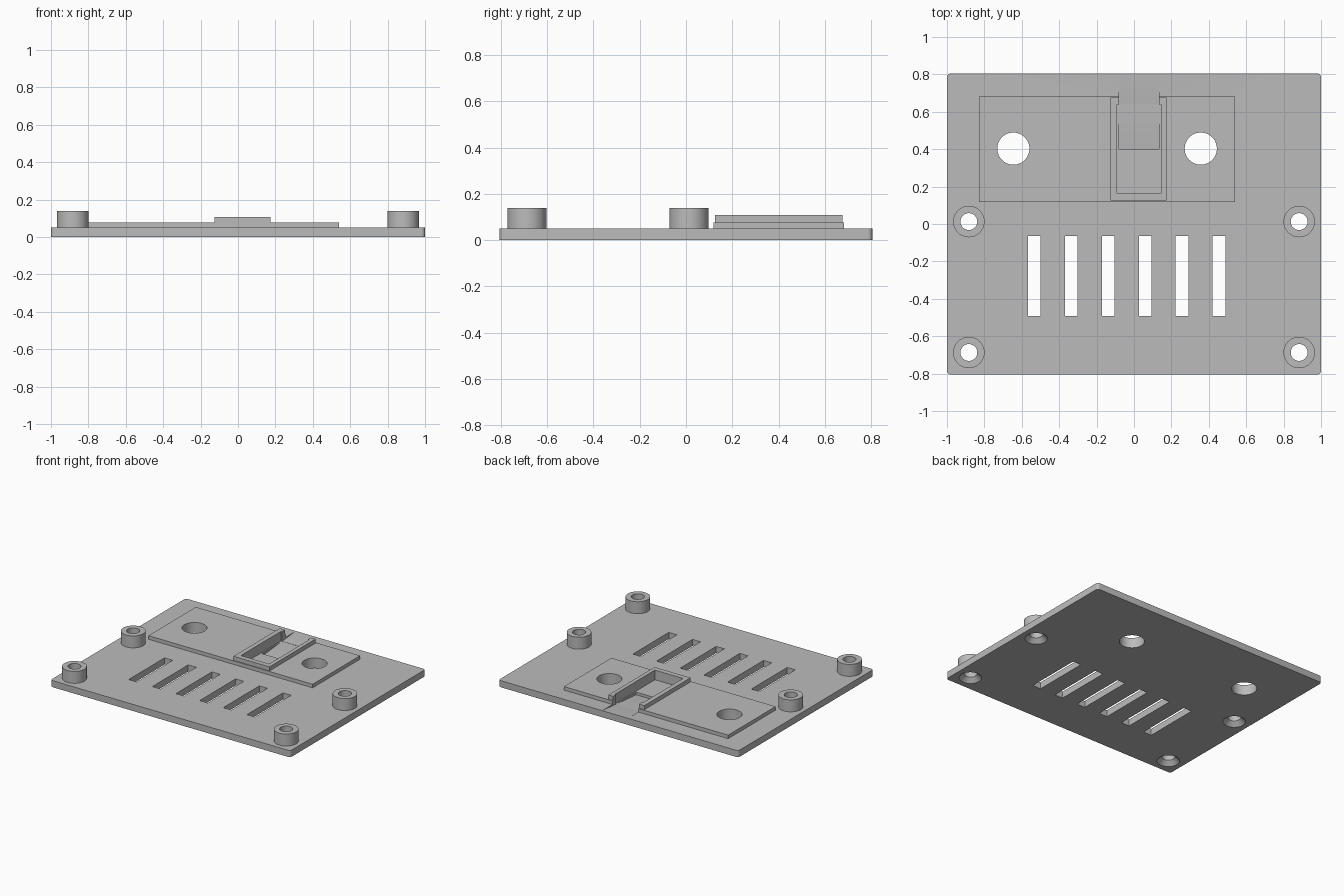
import bpy, bmesh, math
from mathutils import Matrix

if "Cube" in bpy.data.objects:
    bpy.data.objects.remove(bpy.data.objects["Cube"], do_unlink=True)

grey = bpy.data.materials.new("light grey")
grey.use_nodes = True
GREY = (0.5, 0.5, 0.5, 1)
grey.diffuse_color = GREY
grey.node_tree.nodes["Principled BSDF"].inputs["Base Color"].default_value = GREY


def add_object(name, bm):
    mesh = bpy.data.meshes.new(name)
    bmesh.ops.recalc_face_normals(bm, faces=bm.faces)
    bm.to_mesh(mesh)
    bm.free()
    mesh.materials.append(grey)
    ob = bpy.data.objects.new(name, mesh)
    bpy.context.collection.objects.link(ob)
    return ob


def prism(name, outline, axis, low, high):
    """Extrude a closed outline along x or z."""
    bm = bmesh.new()
    place = (lambda p, h: (p[0], p[1], h)) if axis == "z" else (lambda p, h: (h, p[0], p[1]))
    bottom = bm.faces.new([bm.verts.new(place(p, low)) for p in outline])
    ext = bmesh.ops.extrude_face_region(bm, geom=[bottom])
    verts = [v for v in ext["geom"] if isinstance(v, bmesh.types.BMVert)]
    shift = (0, 0, high - low) if axis == "z" else (high - low, 0, 0)
    bmesh.ops.translate(bm, verts=verts, vec=shift)
    return add_object(name, bm)


def box(name, x0, x1, y0, y1, z0, z1):
    return prism(name, [(x0, y0), (x1, y0), (x1, y1), (x0, y1)], "z", z0, z1)


def cone(name, x, y, z0, z1, r0, r1):
    bm = bmesh.new()
    bmesh.ops.create_cone(bm, cap_ends=True, segments=48, radius1=r0, radius2=r1, depth=z1 - z0,
                          matrix=Matrix.Translation((x, y, (z0 + z1) / 2)))
    return add_object(name, bm)


def cut(ob, cutters):
    """Subtract the cutters and bake the result into the mesh."""
    for cutter in cutters:
        mod = ob.modifiers.new("cut", "BOOLEAN")
        mod.operation, mod.solver, mod.object = "DIFFERENCE", "EXACT", cutter
    evaluated = ob.evaluated_get(bpy.context.evaluated_depsgraph_get())
    baked = bpy.data.meshes.new_from_object(evaluated)
    ob.modifiers.clear()
    ob.data = baked


# Base plate with rounded corners
W, D, T, R = 1.0, 0.805, 0.05, 0.02
corners = []
for i, (sx, sy) in enumerate([(1, 1), (-1, 1), (-1, -1), (1, -1)]):
    for step in range(7):
        a = math.radians(90 * i + 15 * step)
        corners.append((sx * (W - R) + R * math.cos(a), sy * (D - R) + R * math.sin(a)))
plate = prism("base_plate", corners, "z", 0, T)

# Raised pad and the rim that sits on it
PAD = 0.077
pad = box("raised_pad", -0.83, 0.54, 0.118, 0.683, T, PAD)
rim = box("socket_rim", -0.125, 0.175, 0.125, 0.675, PAD, 0.108)

# Socket recess and the sloped cable channel leaving through the back
recess = box("recess_cutter", -0.09, 0.145, 0.163, 0.64, 0.035, 0.3)
channel = prism("channel_cutter", [(0.40, 0.015), (0.795, T), (0.795, 0.3), (0.40, 0.3)],
                "x", -0.08, 0.135)

# Two large round holes through pad and plate
holes = [cone("hole_cutter", x, 0.403, -0.1, 0.3, 0.086, 0.086) for x in (-0.645, 0.357)]

# Row of ventilation slots
slots = []
for i in range(6):
    x = -0.533 + 0.1975 * i
    slots.append(box("slot_cutter", x - 0.034, x + 0.034, -0.493, -0.065, -0.1, 0.3))

# Four standoffs with screw holes countersunk from below
bores, sinks, posts = [], [], []
for side, sx in (("right", -1), ("left", 1)):
    for end, y in (("front", -0.687), ("middle", 0.013)):
        x = 0.883 * sx
        posts.append(cone(f"standoff_{end}_{side}", x, y, T, 0.14, 0.084, 0.084))
        bores.append(cone("bore_cutter", x, y, -0.1, 0.3, 0.045, 0.045))
        sinks.append(cone("countersink_cutter", x, y, -0.01, 0.035, 0.087, 0.042))

cut(plate, holes + slots + bores + sinks + [recess, channel])
cut(pad, holes + [recess, channel])
cut(rim, [recess, channel])
for post, bore in zip(posts, bores):
    cut(post, [bore])

for cutter in holes + slots + bores + sinks + [recess, channel]:
    bpy.data.objects.remove(cutter, do_unlink=True)

# Smooth the round walls and keep the edges sharp
bpy.ops.object.select_all(action="DESELECT")
for ob in [plate, pad, rim] + posts:
    ob.select_set(True)
bpy.context.view_layer.objects.active = plate
bpy.ops.object.shade_smooth_by_angle(angle=math.radians(30))
